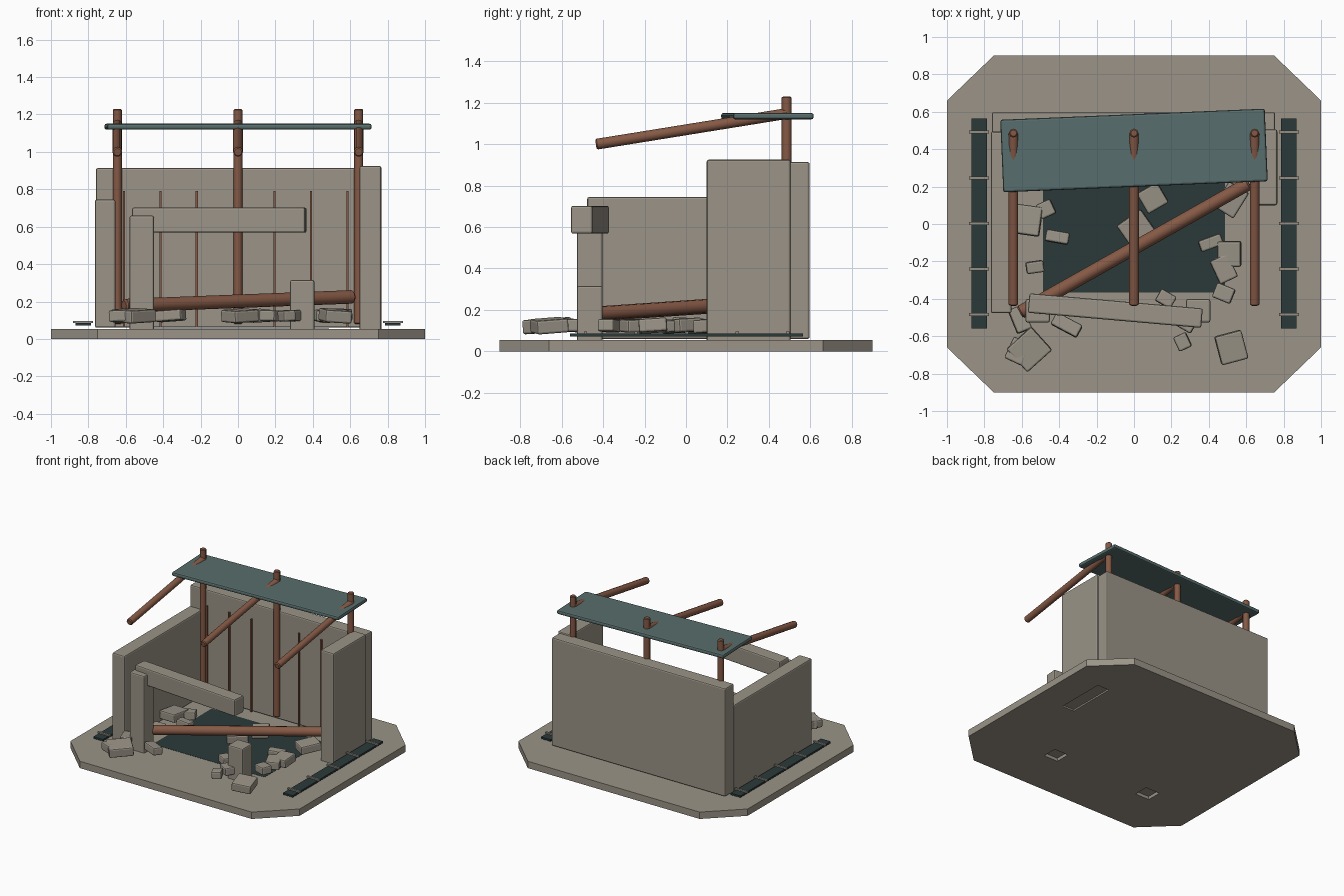
import bpy
import bmesh
import random
from math import radians
from mathutils import Vector

random.seed(4)
default_cube = bpy.data.objects.get("Cube")
if default_cube:
    bpy.data.objects.remove(default_cube, do_unlink=True)


def make_material(name, colour):
    mat = bpy.data.materials.new(name)
    mat.use_nodes = True
    rgba = (*colour, 1.0)
    mat.diffuse_color = rgba
    mat.node_tree.nodes["Principled BSDF"].inputs["Base Color"].default_value = rgba
    return mat


stone = make_material("weathered stone", (0.325, 0.295, 0.245))
wood = make_material("reddish timber", (0.235, 0.1, 0.06))
teal = make_material("teal roof sheet", (0.097, 0.153, 0.15))
dark = make_material("dark slate", (0.024, 0.042, 0.042))
metal = make_material("grey metal", (0.3, 0.28, 0.24))


def add_object(name, bm, mat, bevel=0.0, segments=2):
    """Turn a bmesh into a linked object with an optional bevel."""
    mesh = bpy.data.meshes.new(name)
    bmesh.ops.recalc_face_normals(bm, faces=bm.faces)
    bm.to_mesh(mesh)
    bm.free()
    mesh.materials.append(mat)
    obj = bpy.data.objects.new(name, mesh)
    bpy.context.scene.collection.objects.link(obj)
    if bevel:
        mod = obj.modifiers.new("Bevel", "BEVEL")
        mod.width = bevel
        mod.segments = segments
        mod.limit_method = "ANGLE"
        mod.angle_limit = radians(50)
    return obj


def block(name, centre, size, mat, angle=0.0, bevel=0.0):
    """Box given by centre and size, turned about the vertical axis."""
    bm = bmesh.new()
    bmesh.ops.create_cube(bm, size=1.0)
    bmesh.ops.scale(bm, vec=size, verts=bm.verts)
    obj = add_object(name, bm, mat, bevel)
    obj.location = centre
    obj.rotation_euler.z = radians(angle)
    return obj


def span(name, low, high, mat, bevel=0.0):
    """Box given by its two opposite corners."""
    low, high = Vector(low), Vector(high)
    return block(name, (low + high) / 2, high - low, mat, bevel=bevel)


def pole(name, start, end, radius, sides=12):
    """Round timber running between two points, with smooth sides."""
    start, end = Vector(start), Vector(end)
    axis = end - start
    bm = bmesh.new()
    bmesh.ops.create_cone(bm, cap_ends=True, segments=sides, radius1=radius,
                          radius2=radius, depth=axis.length)
    for f in bm.faces:
        f.smooth = len(f.verts) == 4
    for e in bm.edges:
        e.smooth = all(f.smooth for f in e.link_faces)
    obj = add_object(name, bm, wood, radius * 0.25, segments=1)
    obj.location = (start + end) / 2
    obj.rotation_mode = "QUATERNION"
    obj.rotation_quaternion = axis.to_track_quat("Z", "Y")
    return obj


# Ground slab with clipped corners
bm = bmesh.new()
quarter = [(1, 0.66), (0.75, 0.9)]
outline = quarter + [(-x, y) for x, y in reversed(quarter)]
outline += [(-x, -y) for x, y in outline]
face = bm.faces.new([bm.verts.new((x, y, 0)) for x, y in outline])
extruded = bmesh.ops.extrude_face_region(bm, geom=[face])
top_verts = [g for g in extruded["geom"] if isinstance(g, bmesh.types.BMVert)]
bmesh.ops.translate(bm, vec=(0, 0, 0.054), verts=top_verts)
ground = add_object("ground_slab", bm, stone)


def socket(name, low, high):
    """Cut a shallow recess in the underside of the ground."""
    cutter = span(name, low, high, stone)
    cutter.hide_render = True
    cutter.hide_set(True)
    cutter.display_type = "WIRE"
    mod = ground.modifiers.new(name, "BOOLEAN")
    mod.operation = "DIFFERENCE"
    mod.solver = "EXACT"
    mod.object = cutter


# Stone walls
span("back_wall", (-0.76, 0.488, 0.06), (0.755, 0.597, 0.913), stone, 0.01)
span("right_wall", (-0.765, -0.477, 0.06), (-0.655, 0.495, 0.745), stone, 0.01)
span("left_wall", (0.65, 0.1, 0.012), (0.766, 0.505, 0.925), stone, 0.01)
socket("left_wall_socket", (0.655, 0.105, -0.02), (0.76, 0.5, 0.012))

# Broken gate: two pillars and the fallen lintel
for side, x, top in (("right", -0.515, 0.66), ("left", 0.343, 0.315)):
    span(side + "_pillar", (x - 0.065, -0.526, 0.025), (x + 0.065, -0.402, top), stone, 0.01)
    socket(side + "_pillar_socket", (x - 0.062, -0.523, -0.02), (x + 0.062, -0.405, 0.025))
block("gate_lintel", (-0.1, -0.463, 0.635), (0.93, 0.104, 0.134), stone, -5, 0.01)

# Dark floor panel, almost flush with the ground
span("floor_panel", (-0.487, -0.365, 0.045), (0.487, 0.365, 0.0555), dark)

# Posts and sloping rafters
for label, x in (("right", -0.645), ("middle", 0), ("left", 0.645)):
    pole(label + "_post", (x, 0.486, 0.08), (x, 0.486, 1.23), 0.024, sides=8)
    pole(label + "_rafter", (x, -0.435, 0.999), (x, 0.49, 1.148), 0.026)

# Roof sheet and the fallen timber
block("roof_sheet", (0, 0.393, 1.135), (1.415, 0.388, 0.031), teal, 2.4, 0.011)
pole("fallen_timber", (-0.61, -0.473, 0.178), (0.615, 0.218, 0.225), 0.036)

# Thin timber battens on the inside of the back wall
for x in (-0.61, -0.415, -0.22, 0.195, 0.39, 0.585):
    span("wall_batten", (x - 0.006, 0.475, 0.06), (x + 0.006, 0.49, 0.79), wood)

# Side tracks with metal cross bands
for label, x in (("right", -0.828), ("left", 0.828)):
    span(label + "_track", (x - 0.042, -0.56, 0.072), (x + 0.042, 0.565, 0.086), dark)
    for i in range(5):
        y = -0.485 + i * 0.244
        span(label + "_track_band", (x - 0.054, y - 0.008, 0.084), (x + 0.054, y + 0.008, 0.096),
             metal)

# Rubble: position, plan size and turn of each stone
rubble = [
    (-0.57, 0.02, 0.14, 0.15, -8), (-0.47, 0.08, 0.08, 0.08, 25),
    (-0.41, -0.07, 0.12, 0.06, -10), (-0.53, -0.23, 0.09, 0.06, 8),
    (-0.56, -0.67, 0.17, 0.16, 42), (-0.62, -0.68, 0.1, 0.12, -25),
    (-0.36, -0.54, 0.15, 0.07, -28), (-0.61, -0.51, 0.08, 0.13, 22),
    (0.01, -0.02, 0.13, 0.15, -55), (0.1, 0.14, 0.12, 0.12, 30),
    (0.17, -0.4, 0.09, 0.07, -30), (0.41, -0.1, 0.12, 0.06, 20),
    (0.51, -0.16, 0.12, 0.13, 0), (0.48, -0.24, 0.1, 0.13, 25),
    (0.48, -0.37, 0.1, 0.08, -22), (0.26, -0.63, 0.07, 0.08, 25),
    (0.52, -0.66, 0.14, 0.15, 15), (0.28, -0.52, 0.1, 0.09, -30),
    (0.52, 0.13, 0.12, 0.15, -32),
]
for x, y, width, depth, turn in rubble:
    height = 0.05 + 0.12 * min(width, depth)
    rock = block("rubble_stone", (x, y, 0.124), (width * 1.05, depth * 1.05, height),
                 stone, turn, 0.01)
    rock.rotation_euler.x = radians(random.uniform(-5, 5))
    rock.rotation_euler.y = radians(random.uniform(-5, 5))
